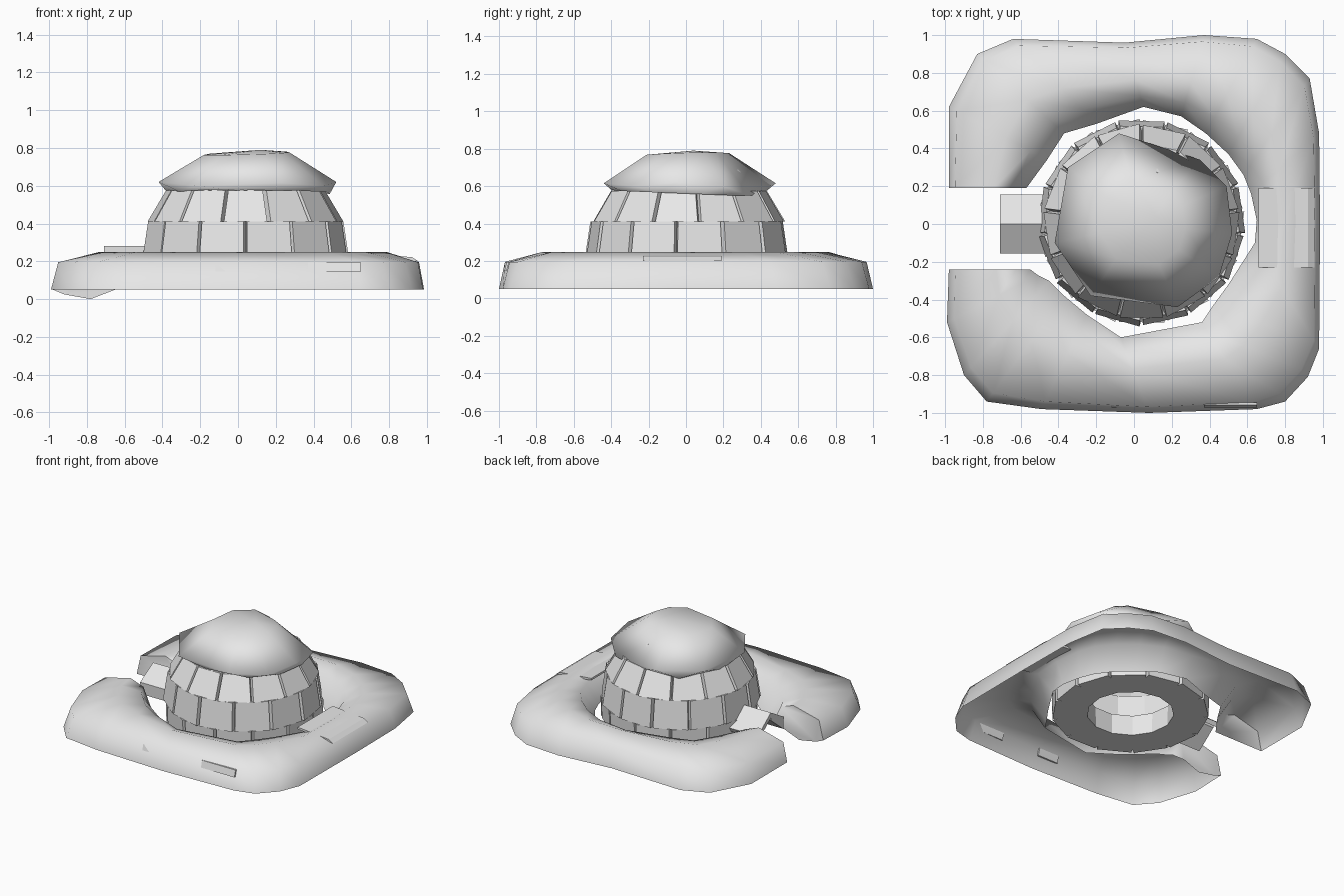
import bpy, bmesh, math, random
from mathutils import Vector, Matrix

random.seed(4)
cube = bpy.data.objects.get("Cube")
if cube:
    bpy.data.objects.remove(cube, do_unlink=True)

SNOW = (0.8, 0.8, 0.8, 1)
snow = bpy.data.materials.new("snow_white")
snow.use_nodes = True
snow.diffuse_color = SNOW
for node in snow.node_tree.nodes:
    if node.type == "BSDF_PRINCIPLED":
        node.inputs["Base Color"].default_value = SNOW


def finish(name, bm, smooth_angle=None):
    """Turn a bmesh into a named object, optionally smooth shaded."""
    bmesh.ops.recalc_face_normals(bm, faces=bm.faces[:])
    mesh = bpy.data.meshes.new(name)
    for face in bm.faces:
        face.smooth = smooth_angle is not None
    bm.to_mesh(mesh)
    bm.free()
    if smooth_angle is not None:
        mesh.set_sharp_from_angle(angle=math.radians(smooth_angle))
    mesh.materials.append(snow)
    obj = bpy.data.objects.new(name, mesh)
    bpy.context.scene.collection.objects.link(obj)
    return obj


def bridge(bm, first, second, closed=False):
    """Quads between two rows of vertices."""
    count = len(first)
    for i in range(count if closed else count - 1):
        j = (i + 1) % count
        bm.faces.new((first[i], first[j], second[j], second[i]))


def prism(name, section, span, along_x):
    """Sweep a vertical section along x or along y."""
    bm = bmesh.new()
    ends = []
    for s in span:
        ends.append([bm.verts.new((s, a, z) if along_x else (a, s, z))
                     for a, z in section])
    bridge(bm, ends[0], ends[1], closed=True)
    for end in ends:
        bm.faces.new(end)
    return finish(name, bm)


# Snow bank: an open-bottomed C, each station pairs an outer and an inner point
stations = [
    ((-.98, .19), (-.57, .19)), ((-.98, .62), (-.46, .34)),
    ((-.83, .9), (-.37, .48)), ((-.64, .98), (-.2, .53)),
    ((-.05, .96), (.05, .62)), ((.37, 1), (.25, .57)),
    ((.65, .98), (.38, .48)), ((.8, .9), (.5, .37)),
    ((.93, .77), (.58, .26)), ((.98, .48), (.62, .16)),
    ((.985, 0), (.65, .02)), ((.98, -.66), (.64, -.1)),
    ((.92, -.81), (.5, -.32)), ((.8, -.94), (.42, -.43)),
    ((.65, -.98), (.36, -.52)), ((.08, -1), (-.07, -.6)),
    ((-.49, -.98), (-.25, -.48)), ((-.78, -.94), (-.37, -.38)),
    ((-.9, -.8), (-.45, -.3)), ((-.99, -.52), (-.51, -.27)),
    ((-.98, -.24), (-.55, -.24)),
]
profile = [(0, .05), (.08, .195), (.58, .248), (.83, .21), (1, .05)]

bm = bmesh.new()
rows = []
for outer, inner in stations:
    outer, inner = Vector(outer), Vector(inner)
    row = []
    for t, z in profile:
        spot = outer.lerp(inner, t)
        row.append(bm.verts.new((spot.x, spot.y, z)))
    rows.append(row)
for first, second in zip(rows, rows[1:]):
    bridge(bm, first, second)
bm.faces.new(rows[0])
drips = [bm.verts.new((x, -.24, z)) for x, z in ((-.65, .05), (-.78, 0), (-.92, .025))]
bm.faces.new(rows[-1] + drips)
finish("snow_bank", bm, 80)

# Flat patches pressed into the bank
prism("side_patch", [(.66, .245), (.92, .222), (.955, .2), (.9, .205), (.66, .23)],
      (-.23, .19), along_x=False)
front_section = [(-.972, .145), (-.958, .195), (-.945, .195), (-.96, .145)]
prism("front_patch_small", front_section, (-.12, .05), along_x=True)
prism("front_patch_wide", front_section, (.37, .65), along_x=True)


# Domed wall: rings of straight-sided bricks, overlapping on the inside
CENTRE = Vector((.04, .01, 0))
BRICKS = 13


def brick_ring(name, z_low, z_high, r_low, r_high, depth, shift):
    bm = bmesh.new()
    step = math.tau / BRICKS
    for i in range(BRICKS):
        turn = Matrix.Rotation((i + shift) * step - math.pi / 2, 4, "Z")
        lean = Matrix.Rotation(random.uniform(-.04, .04), 4, "Z")
        loops = []
        for z, r in ((z_low, r_low), (z_high, r_high)):
            half = r * math.tan(step / 2) - .01
            corners = ((r, -half), (r, half), (r - depth, half), (r - depth, -half))
            pivot = Matrix.Translation((r, 0, 0))
            place = Matrix.Translation(CENTRE) @ turn @ pivot @ lean @ pivot.inverted()
            loops.append([bm.verts.new(place @ Vector((x, y, z))) for x, y in corners])
        bridge(bm, loops[0], loops[1], closed=True)
        bm.faces.new(loops[0])
        bm.faces.new(loops[1])
    return finish(name, bm)


brick_ring("brick_ring_base", .05, .205, .525, .53, .235, 0)
brick_ring("brick_ring_lower", .205, .41, .535, .505, .12, .5)
brick_ring("brick_ring_middle", .41, .575, .505, .41, .1, 0)
brick_ring("brick_ring_top", .575, .69, .4, .27, .1, .5)


# Snow cap: broad crown, uneven rim, and a lip that hangs between the rim corners
rim = [(.52, -.05, .62), (.49, .2, .6), (.35, .34, .55), (-.08, .48, .615),
       (-.35, .3, .61), (-.42, -.1, .62), (-.23, -.38, .6), (.23, -.44, .615),
       (.45, -.28, .6)]
middle = Vector((.04, 0, .6))
bm = bmesh.new()
edge = [bm.verts.new(point) for point in rim]
lip, crown = [], []
for i, point in enumerate(rim):
    corner = Vector(point)
    halfway = middle.lerp(corner.lerp(Vector(rim[(i + 1) % len(rim)]), .5), .96)
    halfway.z = .56 - .04 * halfway.y
    lip.append(bm.verts.new(halfway))
    top = middle.lerp(corner, .48)
    top.z = .77 + .03 * (top.x + top.y)
    crown.append(bm.verts.new(top))
peak = bm.verts.new((.12, .04, .79))
bridge(bm, edge, crown, closed=True)
for i in range(len(rim)):
    j = (i + 1) % len(rim)
    bm.faces.new((edge[i], lip[i], edge[j]))
    bm.faces.new((lip[i], edge[j], lip[j]))
    bm.faces.new((crown[i], crown[j], peak))
finish("snow_cap", bm, 120)


# Entrance: two slabs leaning together
prism("entrance_slab_back", [(0, .28), (.155, .16), (.14, .13), (0, .24)],
      (-.71, -.44), along_x=True)
prism("entrance_slab_front", [(0, .28), (-.155, .19), (-.15, .1), (0, .22)],
      (-.71, -.44), along_x=True)
